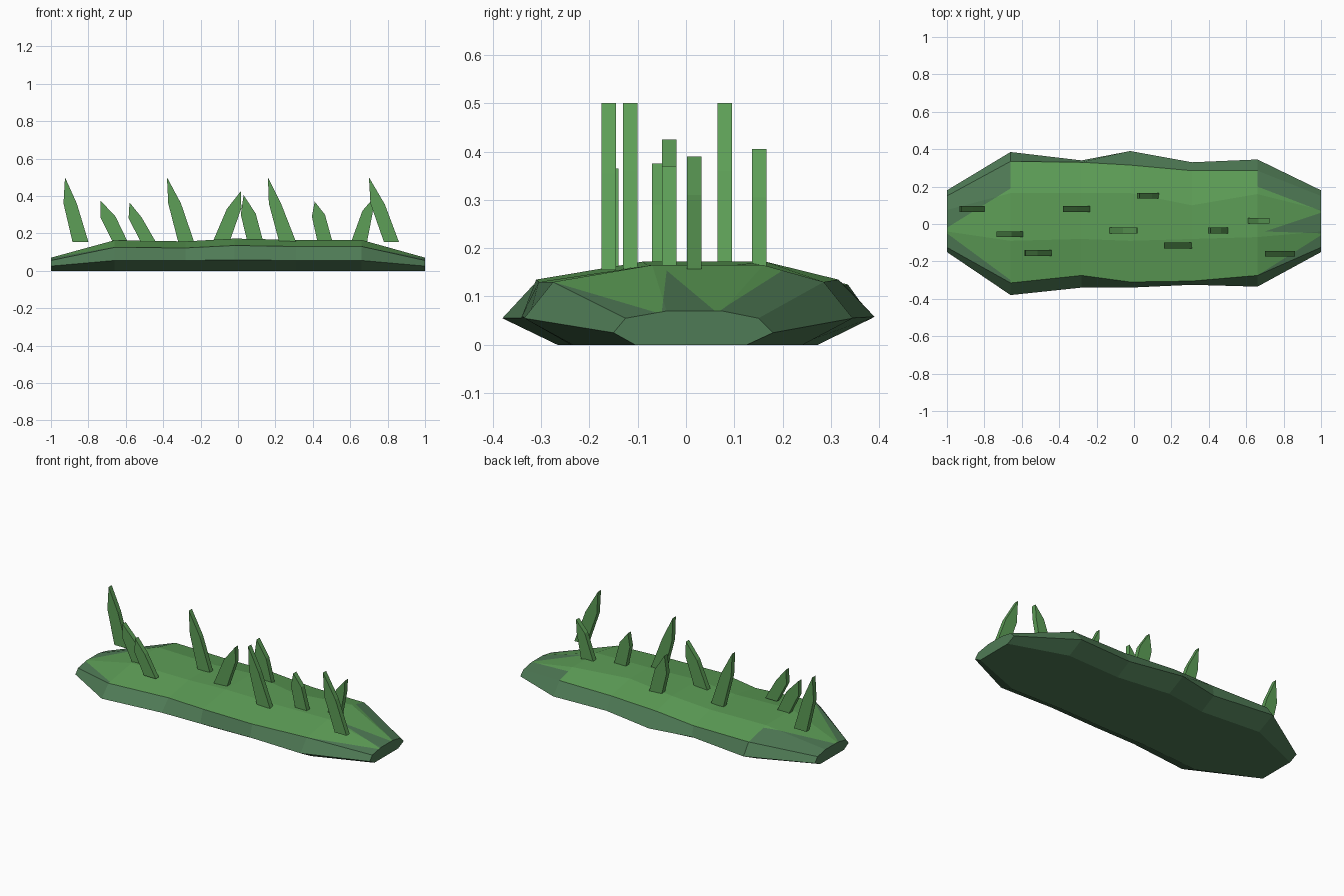
import bpy, bmesh
from mathutils import Vector

if "Cube" in bpy.data.objects:
    bpy.data.objects.remove(bpy.data.objects["Cube"])


def material(name, rgb):
    m = bpy.data.materials.new(name)
    lin = [((c + 0.055) / 1.055) ** 2.4 for c in rgb]
    m.diffuse_color = (*lin, 1)
    m.use_nodes = True
    m.node_tree.nodes["Principled BSDF"].inputs["Base Color"].default_value = m.diffuse_color
    return m


STONE = material("dark stone green", (0.31, 0.48, 0.335))
GRASS = material("grass green", (0.365, 0.62, 0.34))


def make_object(name, bm, mats):
    bmesh.ops.recalc_face_normals(bm, faces=bm.faces)
    me = bpy.data.meshes.new(name)
    bm.to_mesh(me)
    bm.free()
    for m in mats:
        me.materials.append(m)
    ob = bpy.data.objects.new(name, me)
    bpy.context.collection.objects.link(ob)
    return ob


# Ground slab: eight-sided sections lofted along x
# x, waist y front/back, waist z, shoulder y front/back, shoulder z, crown y front/back, crown z
SECTIONS = [
    (-1.00, -0.15, 0.18, 0.025, -0.125, 0.15, 0.055, -0.04, 0.075, 0.07),
    (-0.66, -0.38, 0.385, 0.055, -0.315, 0.335, 0.125, -0.09, 0.165, 0.163),
    (-0.28, -0.34, 0.34, 0.055, -0.275, 0.33, 0.122, -0.08, 0.165, 0.157),
    (-0.02, -0.34, 0.39, 0.058, -0.31, 0.315, 0.135, -0.09, 0.165, 0.172),
    (0.31, -0.325, 0.33, 0.055, -0.305, 0.285, 0.13, -0.08, 0.10, 0.165),
    (0.66, -0.335, 0.345, 0.055, -0.275, 0.285, 0.13, -0.07, 0.16, 0.165),
    (1.00, -0.15, 0.18, 0.025, -0.125, 0.15, 0.055, -0.04, 0.075, 0.07),
]
bm = bmesh.new()
rings = []
for x, wf, wb, wz, sf, sb, sz, cf, cb, cz in SECTIONS:
    section = [(wf * 0.7, 0), (wf, wz), (sf, sz), (cf, cz),
               (cb, cz), (sb, sz), (wb, wz), (wb * 0.7, 0)]
    rings.append([bm.verts.new((x, y, z)) for y, z in section])
for a, b in zip(rings, rings[1:]):
    for i in range(8):
        j = (i + 1) % 8
        f = bm.faces.new((a[i], a[j], b[j], b[i]))
        f.material_index = 1 if i in (2, 3, 4) else 0
bm.faces.new(rings[0])
bm.faces.new(rings[-1])

# Grass edge at the two sloping ends: lines (start, end) seen from above
LEFT = [((-0.66, 0.19), (-1, -0.02)), ((-0.66, -0.30), (-1, -0.05))]
RIGHT = [((0.66, 0.20), (1, 0.07)), ((0.70, -0.04), (1, 0.06)),
         ((0.70, -0.04), (1, -0.05)), ((0.66, -0.275), (1, -0.06))]


def line_y(line, x):
    (x0, y0), (x1, y1) = line
    return y0 + (y1 - y0) * (x - x0) / (x1 - x0)


def end_faces(side):
    return [f for f in bm.faces if f.material_index == 1
            and f.calc_center_median().x * side > 0.661]


for side, lines in ((-1, LEFT), (1, RIGHT)):
    for (x0, y0), (x1, y1) in lines:
        faces = end_faces(side)
        geom = set(faces)
        for f in faces:
            geom.update(f.edges)
            geom.update(f.verts)
        bmesh.ops.bisect_plane(bm, geom=list(geom), plane_co=(x0, y0, 0),
                               plane_no=Vector((y0 - y1, x1 - x0, 0)).normalized())
    for f in end_faces(side):
        c = f.calc_center_median()
        green = line_y(lines[-1], c.x) < c.y < line_y(lines[0], c.x)
        if side > 0 and line_y(RIGHT[2], c.x) < c.y < line_y(RIGHT[1], c.x):
            green = False
        f.material_index = 1 if green else 0
make_object("ground_slab", bm, [STONE, GRASS])

# Grass blades: y, base left/right, right bend, tip, left bend
BLADES = [
    (0.08, -0.885, -0.80, (-0.862, 0.36), (-0.925, 0.50), (-0.933, 0.36)),
    (-0.055, -0.67, -0.59, (-0.655, 0.29), (-0.735, 0.375), (-0.735, 0.285)),
    (-0.155, -0.52, -0.44, (-0.515, 0.285), (-0.58, 0.365), (-0.585, 0.28)),
    (0.08, -0.32, -0.235, (-0.305, 0.36), (-0.38, 0.50), (-0.373, 0.36)),
    (-0.035, -0.135, -0.045, (0.018, 0.335), (0.015, 0.425), (-0.06, 0.33)),
    (0.152, 0.05, 0.135, (0.095, 0.305), (0.03, 0.405), (0.015, 0.30)),
    (-0.115, 0.22, 0.31, (0.23, 0.36), (0.16, 0.50), (0.165, 0.36)),
    (-0.035, 0.425, 0.505, (0.465, 0.30), (0.41, 0.37), (0.395, 0.29)),
    (0.017, 0.605, 0.69, (0.72, 0.31), (0.725, 0.39), (0.665, 0.32)),
    (-0.16, 0.78, 0.86, (0.785, 0.355), (0.70, 0.50), (0.708, 0.36)),
]
for n, (y, left, right, bend_r, tip, bend_l) in enumerate(BLADES, 1):
    bm = bmesh.new()
    outline = [(left, 0.155), (right, 0.155), bend_r, tip, bend_l]
    face = bm.faces.new([bm.verts.new((x, y - 0.015, z)) for x, z in outline])
    ext = bmesh.ops.extrude_face_region(bm, geom=[face], use_keep_orig=True)
    moved = [v for v in ext["geom"] if isinstance(v, bmesh.types.BMVert)]
    bmesh.ops.translate(bm, verts=moved, vec=(0, 0.03, 0))
    make_object(f"grass_blade_{n}", bm, [GRASS])
